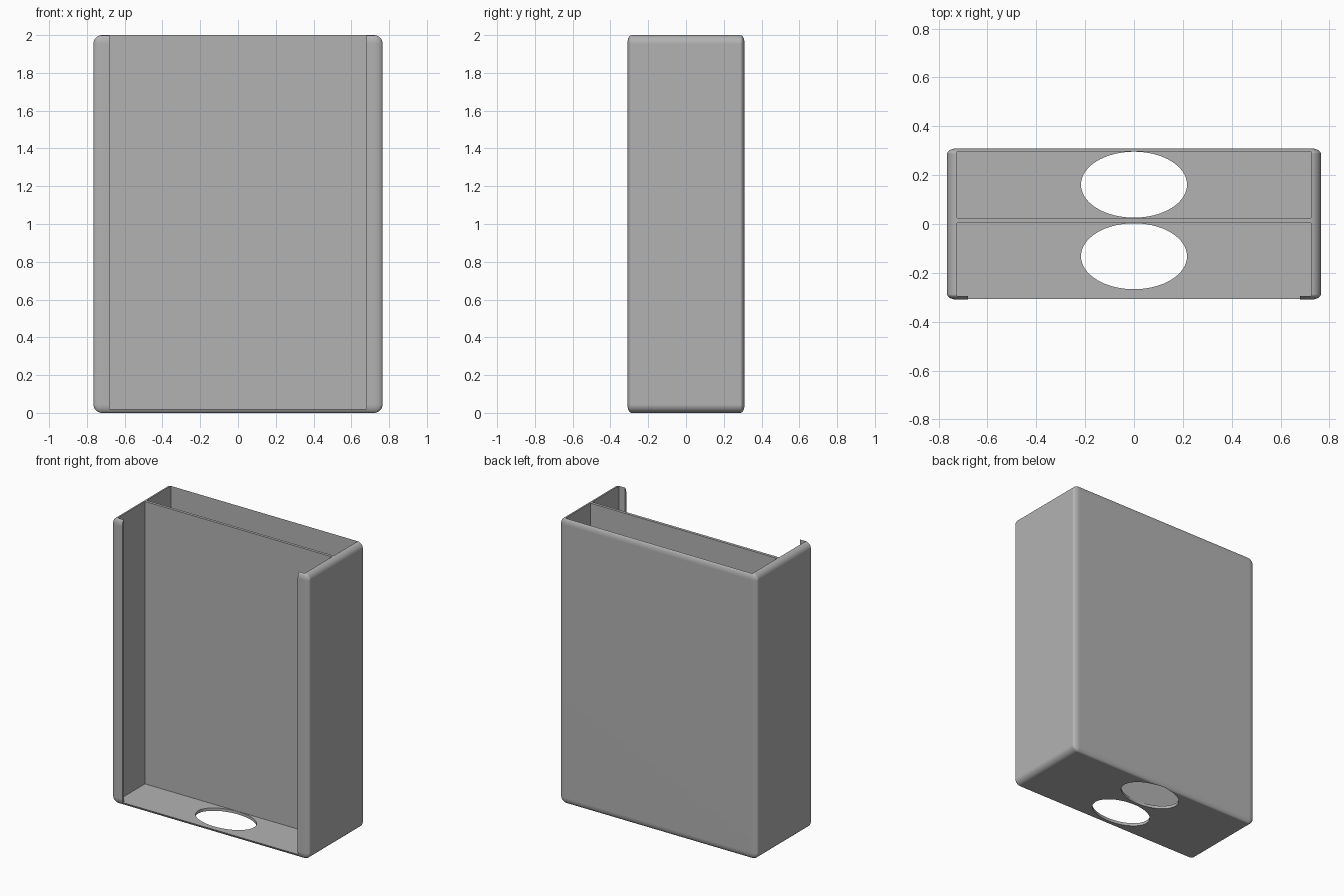
import bpy, bmesh, math
from mathutils import Vector

default = bpy.data.objects.get("Cube")
if default:
    bpy.data.objects.remove(default, do_unlink=True)

grey = bpy.data.materials.new("plain grey")
grey.use_nodes = True
colour = (0.45, 0.45, 0.45, 1)
grey.diffuse_color = colour
grey.node_tree.nodes["Principled BSDF"].inputs["Base Color"].default_value = colour

WIDTH, DEPTH, HEIGHT = 1.53, 0.62, 2.0
ROUND, SQUASH = 0.045, 0.5      # edge radius, and its flattening along y
FLOOR = 0.02


def add_object(name, bm):
    mesh = bpy.data.meshes.new(name)
    bm.to_mesh(mesh)
    bm.free()
    mesh.materials.append(grey)
    obj = bpy.data.objects.new(name, mesh)
    bpy.context.collection.objects.link(obj)
    return obj


def box(low, high):
    low, high = Vector(low), Vector(high)
    bm = bmesh.new()
    bmesh.ops.create_cube(bm, size=1)
    bmesh.ops.scale(bm, vec=high - low, verts=bm.verts)
    bmesh.ops.translate(bm, vec=(low + high) / 2, verts=bm.verts)
    return bm


def cut(target, name, bm):
    cutter = add_object(name, bm)
    cutter.hide_render = True
    mod = target.modifiers.new(name, 'BOOLEAN')
    mod.operation, mod.solver, mod.object = 'DIFFERENCE', 'EXACT', cutter
    bpy.context.view_layer.objects.active = target
    bpy.ops.object.modifier_apply(modifier=mod.name)
    bpy.data.objects.remove(cutter, do_unlink=True)


# Rounded outer block, bevelled while stretched so the edges become elliptical
half_y = DEPTH / 2 / SQUASH
bm = box((-WIDTH / 2, -half_y, 0), (WIDTH / 2, half_y, HEIGHT))
bmesh.ops.bevel(bm, geom=bm.edges[:], offset=ROUND, segments=10,
                profile=0.5, affect='EDGES')
bmesh.ops.scale(bm, vec=(1, SQUASH, 1), verts=bm.verts)
holder = add_object("two_slot_holder", bm)

# Two open-topped compartments with a thin divider between them
for name, y0, y1 in (("rear_slot", 0.025, 0.296), ("front_slot", -0.294, 0.005)):
    cut(holder, name, box((-0.725, y0, FLOOR), (0.725, y1, 3)))

# Front opening that leaves a narrow lip down each side
cut(holder, "front_opening", box((-0.68, -1, FLOOR), (0.68, -0.2, 3)))

# Oval hole through the floor of each compartment
for name, y in (("rear_hole", 0.161), ("front_hole", -0.132)):
    bm = bmesh.new()
    bmesh.ops.create_cone(bm, cap_ends=True, segments=64,
                          radius1=1, radius2=1, depth=0.2)
    bmesh.ops.scale(bm, vec=(0.217, 0.135, 1), verts=bm.verts)
    bmesh.ops.translate(bm, vec=(0, y, 0), verts=bm.verts)
    cut(holder, name, bm)

# Smooth rounded edges, crisp cut edges
bpy.ops.object.select_all(action='DESELECT')
holder.select_set(True)
bpy.context.view_layer.objects.active = holder
bpy.ops.object.shade_smooth_by_angle(angle=math.radians(30))
weighted = holder.modifiers.new("flat_face_normals", 'WEIGHTED_NORMAL')
weighted.keep_sharp = True
